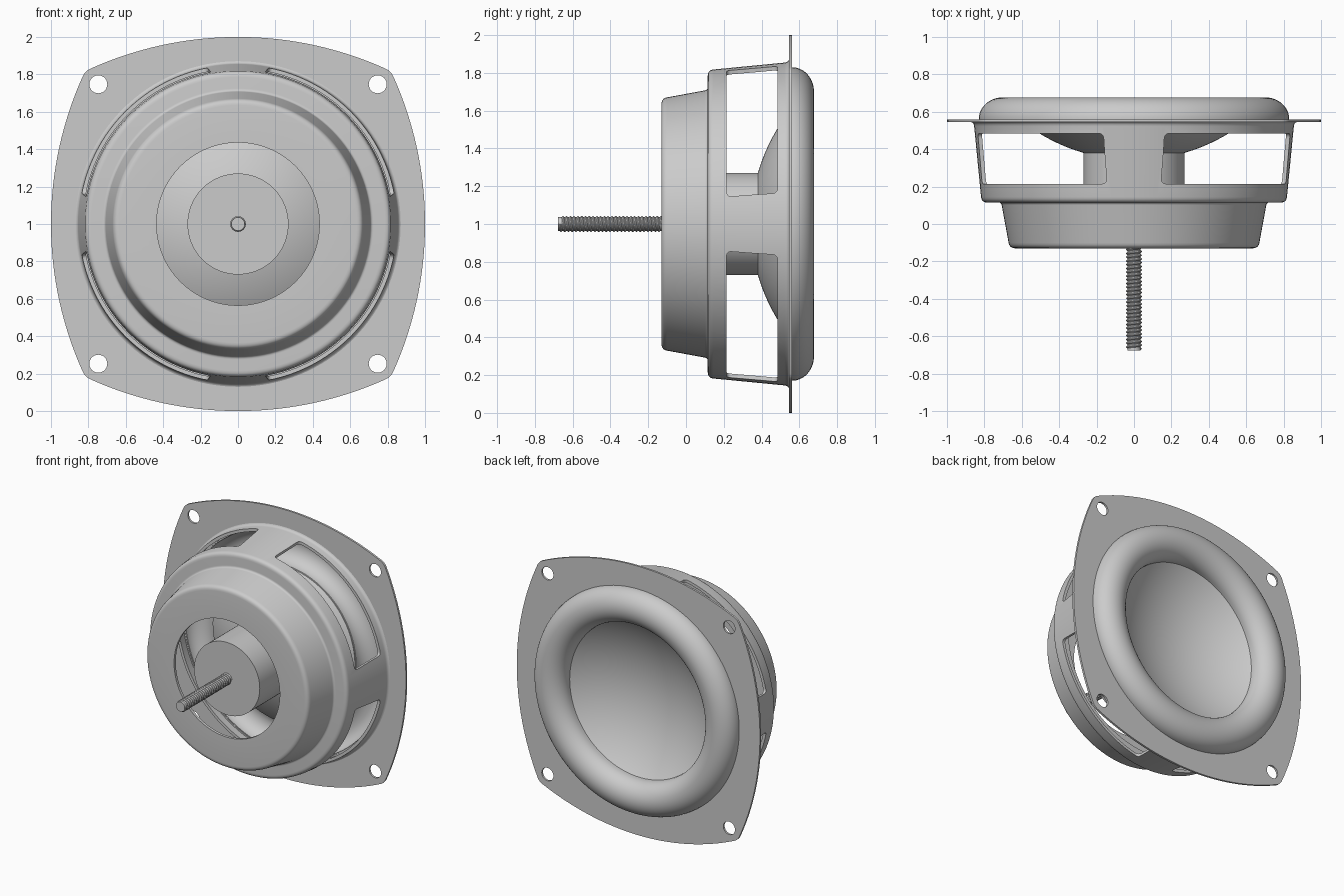
import bpy, bmesh
from math import sin, cos, pi, radians, sqrt
from mathutils import Vector

cube = bpy.data.objects.get("Cube")
if cube:
    bpy.data.objects.remove(cube, do_unlink=True)

grey = bpy.data.materials.new("plain grey")
grey.use_nodes = True
COLOR = (0.6, 0.6, 0.6, 1)
grey.diffuse_color = COLOR
grey.node_tree.nodes["Principled BSDF"].inputs["Base Color"].default_value = COLOR


def select(ob):
    bpy.ops.object.select_all(action="DESELECT")
    ob.select_set(True)
    bpy.context.view_layer.objects.active = ob


def add_object(name, bm):
    bmesh.ops.recalc_face_normals(bm, faces=bm.faces)
    mesh = bpy.data.meshes.new(name)
    bm.to_mesh(mesh)
    bm.free()
    ob = bpy.data.objects.new(name, mesh)
    bpy.context.collection.objects.link(ob)
    ob.location.z = 1
    mesh.materials.append(grey)
    return ob


def smooth(ob, angle=30):
    select(ob)
    bpy.ops.object.shade_smooth_by_angle(angle=radians(angle))


def rounded(points, steps=5):
    """Round the corners of a profile; a third value is the cut-back length."""
    out = []
    for i, p in enumerate(points):
        here = Vector(p[:2])
        if len(p) < 3:
            out.append(here)
            continue
        a = here + (Vector(points[i - 1][:2]) - here).normalized() * p[2]
        b = here + (Vector(points[i + 1][:2]) - here).normalized() * p[2]
        for k in range(steps + 1):
            t = k / steps
            out.append(a * (1 - t) ** 2 + here * 2 * t * (1 - t) + b * t * t)
    return out


def lathe(name, profile, closed=True, segments=128):
    """Turn a (radius, y) profile around the y axis."""
    bm = bmesh.new()
    verts = [bm.verts.new((p[0], p[1], 0)) for p in profile]
    edges = [bm.edges.new(pair) for pair in zip(verts, verts[1:])]
    if closed:
        edges.append(bm.edges.new((verts[-1], verts[0])))
    bmesh.ops.spin(bm, geom=verts + edges, cent=(0, 0, 0), axis=(0, 1, 0),
                   angle=2 * pi, steps=segments, use_duplicate=False)
    bmesh.ops.remove_doubles(bm, verts=bm.verts, dist=0.0002)
    return add_object(name, bm)


# Basket: stepped shell with a round opening in the back plate
basket = lathe("basket", rounded([
    (0.435, -0.13), (0.665, -0.13, 0.03), (0.71, 0.115, 0.015),
    (0.815, 0.115, 0.03), (0.857, 0.547, 0.025), (0.89, 0.547),
    (0.89, 0.552), (0.836, 0.552), (0.795, 0.135, 0.015),
    (0.69, 0.135), (0.645, -0.11, 0.015), (0.435, -0.11)]))


# Four windows with rounded corners, leaving straps between them
def window_cutter(quarter, low=0.215, high=0.485, corner=0.025, columns=48):
    bm = bmesh.new()
    rows = []
    half = radians(34.5)
    span = half * 0.83
    for i in range(columns + 1):
        s = -cos(pi * i / columns)
        gap = max(0, corner - (1 - abs(s)) * span)
        cut = corner - sqrt(corner ** 2 - gap ** 2)
        ring = []
        for radius, y in ((0.68, low + cut), (0.95, low + cut),
                          (0.95, high - cut), (0.68, high - cut)):
            lean = (y - low) / (high - low)
            a = quarter * pi / 2 + pi / 4 + s * (half + radians(0.4 - lean))
            ring.append(bm.verts.new((radius * cos(a), y, radius * sin(a))))
        rows.append(ring)
    for a, b in zip(rows, rows[1:]):
        for k in range(4):
            bm.faces.new((a[k], a[(k + 1) % 4], b[(k + 1) % 4], b[k]))
    bm.faces.new(rows[0])
    bm.faces.new(rows[-1])
    return add_object("window_cutter", bm)


for q in range(4):
    cutter = window_cutter(q)
    cutter.hide_render = True
    cut = basket.modifiers.new("window", "BOOLEAN")
    cut.operation = "DIFFERENCE"
    cut.solver = "EXACT"
    cut.object = cutter
    select(basket)
    bpy.ops.object.modifier_apply(modifier=cut.name)
    bpy.data.objects.remove(cutter, do_unlink=True)
smooth(basket)

# Flange: bulging square plate with screw holes and a central opening
curve = bpy.data.curves.new("flange", "CURVE")
curve.dimensions = "2D"
curve.fill_mode = "BOTH"
curve.extrude = 0.0075


def add_loop(points):
    spline = curve.splines.new("POLY")
    spline.points.add(len(points) - 1)
    for point, (x, y) in zip(spline.points, points):
        point.co = (x, y, 0, 1)
    spline.use_cyclic_u = True


def circle(x, y, radius, count):
    return [(x + radius * cos(2 * pi * k / count),
             y + radius * sin(2 * pi * k / count)) for k in range(count)]


BULGE, TURN, CORNER, CORNER_AT = 1.92, radians(24.3), 0.08, 0.757
outline = []
for q in range(4):
    side = []
    for k in range(33):
        a = TURN * (k / 16 - 1)
        side.append((BULGE * sin(a), 1 - BULGE + BULGE * cos(a)))
    for k in range(1, 6):
        a = TURN + (pi / 2 - 2 * TURN) * k / 6
        side.append((CORNER_AT + CORNER * sin(a), CORNER_AT + CORNER * cos(a)))
    c, s = cos(q * pi / 2), sin(q * pi / 2)
    outline += [(x * c + y * s, y * c - x * s) for x, y in side]
add_loop(outline)
add_loop(circle(0, 0, 0.825, 128))
for x in (-0.747, 0.747):
    for y in (-0.747, 0.747):
        add_loop(circle(x, y, 0.048, 32))
flange = bpy.data.objects.new("flange", curve)
bpy.context.collection.objects.link(flange)
flange.location = (0, 0.5525, 1)
flange.rotation_euler.x = pi / 2
curve.materials.append(grey)
select(flange)
bpy.ops.object.convert(target="MESH")
smooth(bpy.context.view_layer.objects.active)


# Cone: thin spherical dish
def dish(r):
    return 0.342 + 0.97 - sqrt(0.97 ** 2 - r * r)


radii = [0.585 * k / 24 for k in range(25)]
smooth(lathe("cone", [(r, dish(r)) for r in radii]
             + [(r, dish(r) + 0.012) for r in reversed(radii)], closed=False))


# Surround: half roll around the cone
def roll(width, height, base):
    arc = [pi * k / 28 for k in range(29)]
    return [(0.703 - width * cos(a), base + height * sin(a)) for a in arc]


outer = [(0.576, 0.54)] + roll(0.127, 0.117, 0.56) + [(0.83, 0.548)]
smooth(lathe("surround", outer + roll(0.115, 0.105, 0.548)[::-1]))

# Voice coil housing: round tube closed at the back
smooth(lathe("coil_housing", [(0, -0.13), (0.27, -0.13), (0.27, 0.385),
                              (0.25, 0.38), (0.25, -0.11), (0, -0.11)],
             closed=False))

# Mounting bolt: core plus a helical thread
smooth(lathe("bolt_core", [(0, -0.677), (0.036, -0.677), (0.036, -0.12),
                           (0, -0.12)], closed=False, segments=32))
PITCH, TURNS = 0.02, 27
bm = bmesh.new()
tooth = [bm.verts.new((r, y, 0)) for r, y in
         ((0.034, 0), (0.042, 0.4 * PITCH), (0.042, 0.6 * PITCH), (0.034, PITCH))]
edges = [bm.edges.new(pair) for pair in zip(tooth, tooth[1:])]
STEPS = 24 * TURNS
bmesh.ops.spin(bm, geom=tooth + edges, cent=(0, 0, 0), axis=(0, 1, 0),
               dvec=(0, PITCH / 24, 0), angle=2 * pi * TURNS, steps=STEPS,
               use_duplicate=False)
bmesh.ops.translate(bm, verts=bm.verts, vec=(0, -0.677, 0))
smooth(add_object("bolt_thread", bm))
